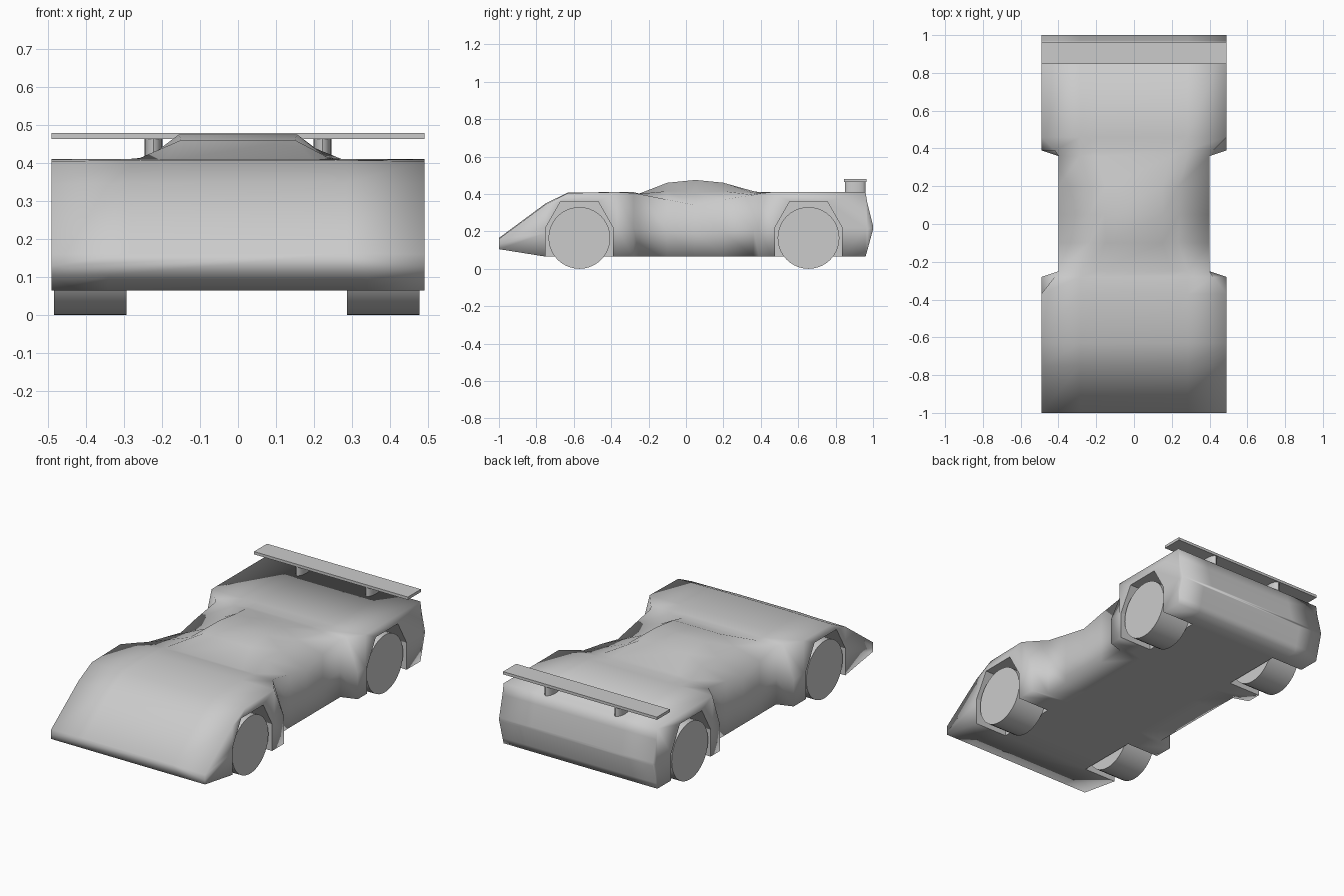
import bpy, bmesh, math
from mathutils import Matrix

default = bpy.data.objects.get("Cube")
if default:
    bpy.data.objects.remove(default, do_unlink=True)

# One plain grey for the whole car
grey = bpy.data.materials.new("plain_grey")
grey.use_nodes = True
grey.diffuse_color = (0.6, 0.6, 0.6, 1)
shader = next(n for n in grey.node_tree.nodes if n.type == 'BSDF_PRINCIPLED')
shader.inputs["Base Color"].default_value = grey.diffuse_color


def finish(name, bm, smooth=False):
    """Turn a bmesh into a named object with outward normals."""
    bmesh.ops.recalc_face_normals(bm, faces=bm.faces)
    for face in bm.faces:
        face.smooth = smooth
    mesh = bpy.data.meshes.new(name)
    bm.to_mesh(mesh)
    bm.free()
    mesh.materials.append(grey)
    obj = bpy.data.objects.new(name, mesh)
    bpy.context.collection.objects.link(obj)
    return obj


def select_only(obj):
    bpy.ops.object.select_all(action='DESELECT')
    obj.select_set(True)
    bpy.context.view_layer.objects.active = obj


def bridge_rings(bm, rings):
    """Skin a row of equal closed rings and cap both ends."""
    for a, b in zip(rings, rings[1:]):
        for i in range(len(a)):
            j = (i + 1) % len(a)
            bm.faces.new((a[i], a[j], b[j], b[i]))
    bm.faces.new(rings[0])
    bm.faces.new(rings[-1])


def box(name, centre, size):
    bm = bmesh.new()
    bmesh.ops.create_cube(bm, size=1)
    bmesh.ops.scale(bm, vec=size, verts=bm.verts)
    bmesh.ops.translate(bm, vec=centre, verts=bm.verts)
    return finish(name, bm)


def cylinder(name, centre, radius, depth, matrix, sides, scale=(1, 1, 1)):
    bm = bmesh.new()
    bmesh.ops.create_cone(bm, cap_ends=True, segments=sides, radius1=radius,
                          radius2=radius, depth=depth, matrix=matrix)
    bmesh.ops.scale(bm, vec=scale, verts=bm.verts)
    bmesh.ops.translate(bm, vec=centre, verts=bm.verts)
    obj = finish(name, bm)
    select_only(obj)
    bpy.ops.object.shade_smooth_by_angle(angle=math.radians(40))
    return obj


# Body stations: y, bottom z, side x, shoulder x, shoulder z, roof x, roof z
SILL = 0.065
stations = [
    (-1.0, 0.105, 0.49, 0.49, 0.16, 0.2, 0.165),
    (-0.75, SILL, 0.49, 0.49, 0.345, 0.2, 0.35),
    (-0.63, SILL, 0.49, 0.49, 0.405, 0.2, 0.408),
    (-0.37, SILL, 0.49, 0.49, 0.41, 0.2, 0.41),
    (-0.28, SILL, 0.49, 0.42, 0.405, 0.2, 0.41),
    (-0.25, SILL, 0.4, 0.4, 0.4, 0.2, 0.402),
    (-0.1, SILL, 0.4, 0.4, 0.37, 0.15, 0.46),
    (0.05, SILL, 0.4, 0.4, 0.34, 0.155, 0.475),
    (0.2, SILL, 0.4, 0.4, 0.37, 0.15, 0.46),
    (0.36, SILL, 0.4, 0.4, 0.395, 0.2, 0.415),
    (0.39, SILL, 0.49, 0.42, 0.402, 0.2, 0.41),
    (0.46, SILL, 0.49, 0.49, 0.41, 0.2, 0.41),
    (0.96, SILL, 0.49, 0.49, 0.41, 0.2, 0.41),
    (0.97, 0.1, 0.49, 0.49, 0.35, 0.2, 0.35),
    (1.0, 0.21, 0.49, 0.49, 0.23, 0.2, 0.23),
]

bm = bmesh.new()
rings = []
for y, bottom, side, shoulder, shoulder_z, roof, roof_z in stations:
    half = [
        (roof, roof_z),
        (roof + 0.085, (roof_z + shoulder_z) / 2),
        (shoulder, shoulder_z),
        (side, bottom + 0.45 * (shoulder_z - bottom)),
        (side, bottom),
        (side - 0.15, bottom),
    ]
    outline = half + [(-x, z) for x, z in reversed(half)]
    rings.append([bm.verts.new((x, y, z)) for x, z in outline])
bridge_rings(bm, rings)
body = finish("body", bm, smooth=True)

# Wheel arches cut into the sides
AXLES = {"front": -0.57, "rear": 0.655}
arch = [(-0.18, -0.1), (-0.18, 0.22), (-0.1, 0.36),
        (0.1, 0.36), (0.18, 0.22), (0.18, -0.1)]
for axle_y in AXLES.values():
    for side in (-1, 1):
        bm = bmesh.new()
        bridge_rings(bm, [[bm.verts.new((side * x, axle_y + y, z)) for y, z in arch]
                          for x in (0.285, 0.6)])
        cutter = finish("arch_cutter", bm)
        cutter.hide_render = True
        select_only(body)
        cut = body.modifiers.new("arch", 'BOOLEAN')
        cut.operation = 'DIFFERENCE'
        cut.solver = 'EXACT'
        cut.object = cutter
        bpy.ops.object.modifier_apply(modifier=cut.name)
        bpy.data.objects.remove(cutter, do_unlink=True)

# Wheels
sideways = Matrix.Rotation(math.pi / 2, 4, 'Y')
for end, axle_y in AXLES.items():
    for label, side in (("left", 1), ("right", -1)):
        cylinder(f"{end}_{label}_wheel", (side * 0.385 - 0.003, axle_y, 0.165),
                 0.165, 0.19, sideways, 40)

# Rear wing on two oval posts
box("rear_wing", (0, 0.905, 0.471), (0.98, 0.118, 0.016))
for label, side in (("left", 1), ("right", -1)):
    cylinder(f"{label}_wing_post", (side * 0.222, 0.905, 0.435), 0.024, 0.07,
             Matrix.Identity(4), 16, scale=(1, 2.3, 1))
